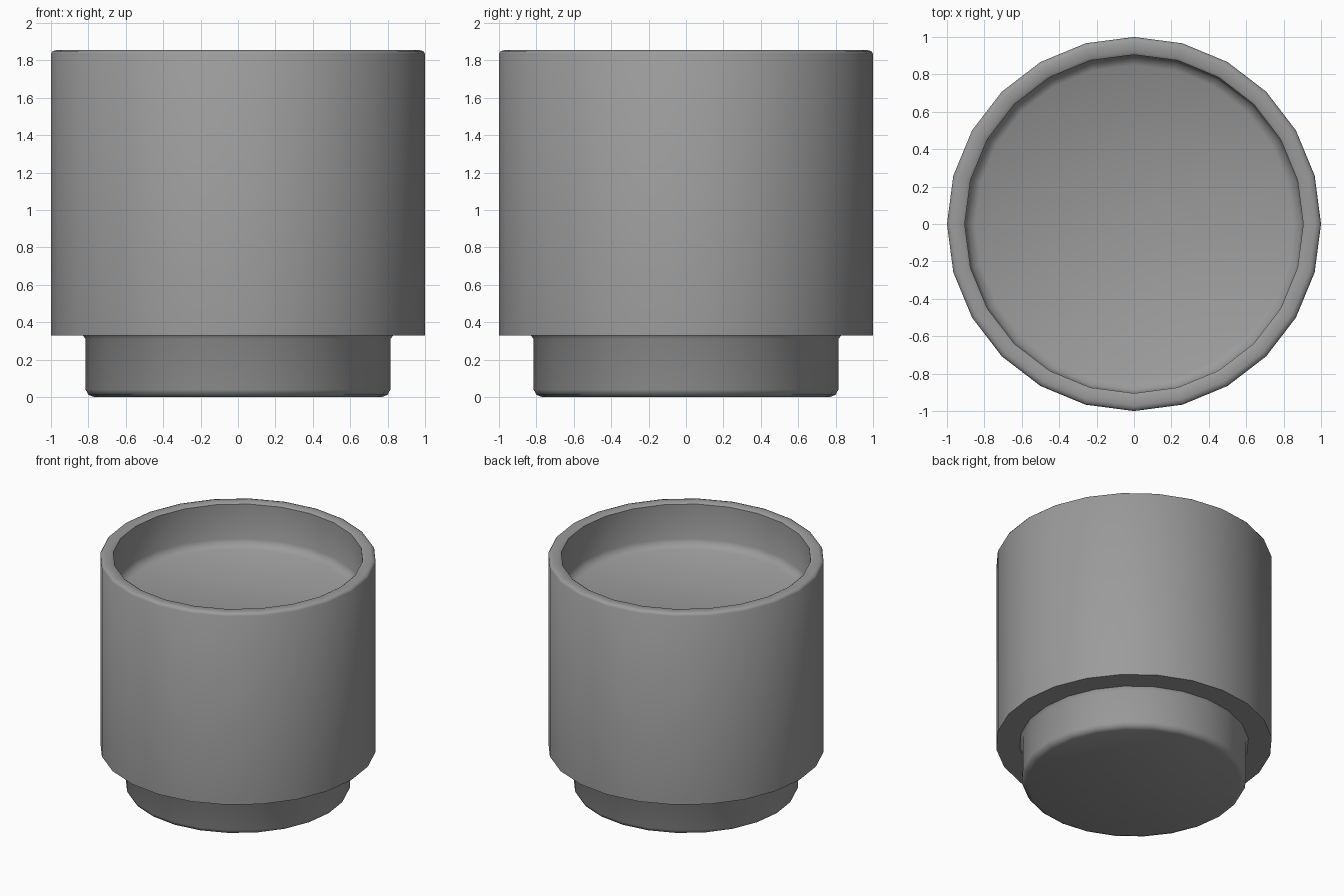
import bpy, bmesh
from math import pi, radians

if "Cube" in bpy.data.objects:
    bpy.data.objects.remove(bpy.data.objects["Cube"], do_unlink=True)

SIDES = 24

grey = bpy.data.materials.new("matte grey")
grey.use_nodes = True
grey.diffuse_color = (0.33, 0.33, 0.33, 1)
grey.node_tree.nodes["Principled BSDF"].inputs["Base Color"].default_value = (0.33, 0.33, 0.33, 1)


def lathe(name, profile):
    """Turn a (radius, height) profile around z; ends on the axis close it."""
    bm = bmesh.new()
    verts = [bm.verts.new((r, 0, z)) for r, z in profile]
    edges = [bm.edges.new(pair) for pair in zip(verts, verts[1:])]
    bmesh.ops.spin(bm, geom=verts + edges, cent=(0, 0, 0), axis=(0, 0, 1),
                   angle=2 * pi, steps=SIDES, use_duplicate=False)
    bmesh.ops.remove_doubles(bm, verts=bm.verts, dist=0.0005)
    bmesh.ops.recalc_face_normals(bm, faces=bm.faces)
    mesh = bpy.data.meshes.new(name)
    bm.to_mesh(mesh)
    bm.free()
    mesh.materials.append(grey)
    obj = bpy.data.objects.new(name, mesh)
    bpy.context.collection.objects.link(obj)
    bpy.ops.object.select_all(action="DESELECT")
    obj.select_set(True)
    bpy.context.view_layer.objects.active = obj
    bpy.ops.object.shade_smooth_by_angle(angle=radians(50))
    return obj


# Pot with stepped foot, softened rim and rounded recessed floor
lathe("planter_pot", [
    (0, 0), (0.77, 0), (0.80, 0.012), (0.815, 0.04),      # foot
    (0.815, 0.31), (0.83, 0.33), (1, 0.33),               # step under the body
    (1, 1.835), (0.99, 1.85), (0.97, 1.855),              # wall and outer lip
    (0.92, 1.855), (0.905, 1.845),                        # inner lip
    (0.905, 1.57), (0.89, 1.535), (0.85, 1.51), (0, 1.51),  # recess
])
